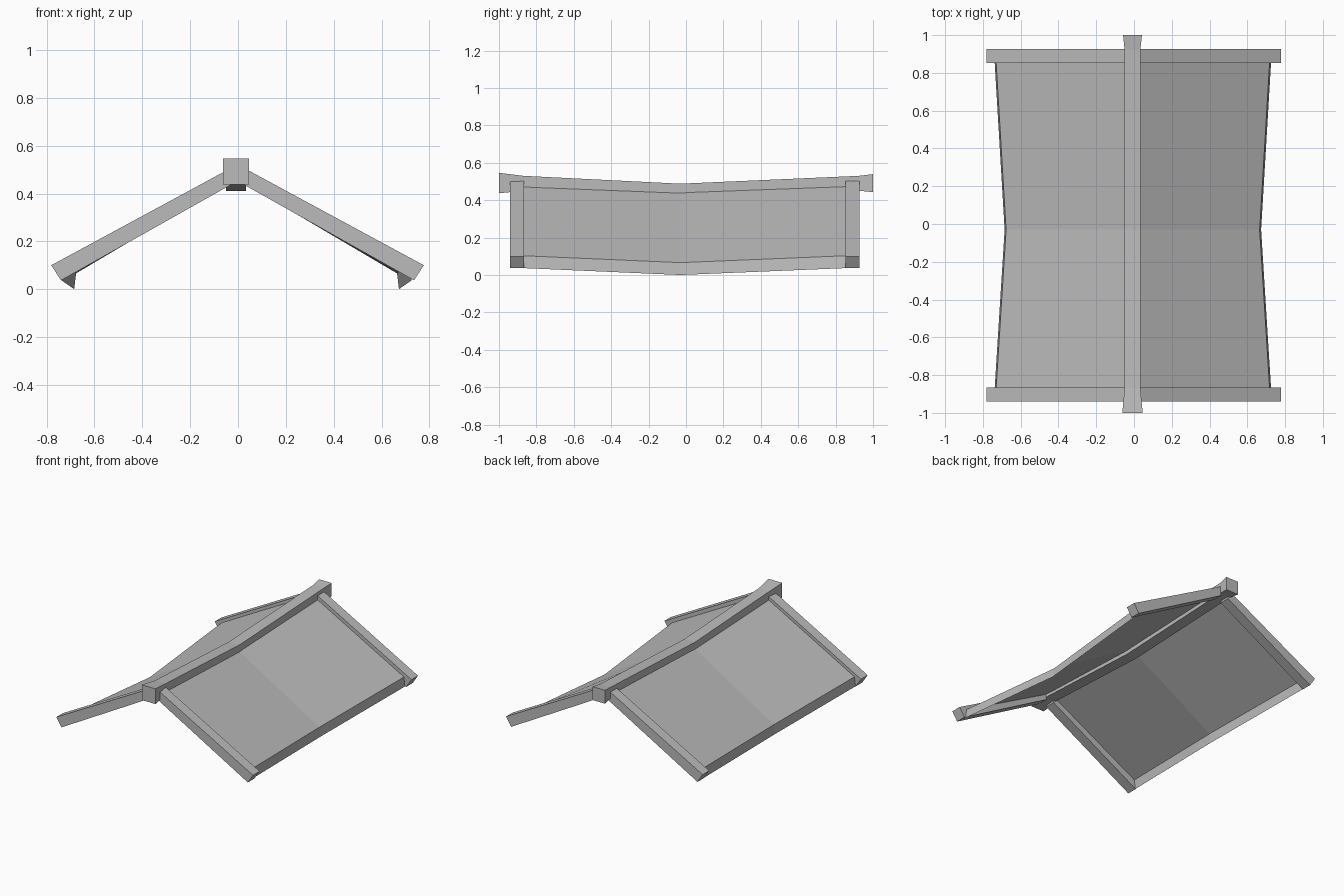
import bpy
import bmesh

default_cube = bpy.data.objects.get("Cube")
if default_cube:
    bpy.data.objects.remove(default_cube, do_unlink=True)

GREY = 0.5
material = bpy.data.materials.new("plain grey")
material.use_nodes = True
colour = (GREY, GREY, GREY, 1)
material.diffuse_color = colour
material.node_tree.nodes["Principled BSDF"].inputs["Base Color"].default_value = colour


def loft(name, sections, closed=True):
    """Join matching cross-sections; closed sections also get end caps."""
    bm = bmesh.new()
    rings = [[bm.verts.new(p) for p in section] for section in sections]
    count = len(rings[0])
    for a, b in zip(rings, rings[1:]):
        for i in range(count if closed else count - 1):
            j = (i + 1) % count
            bm.faces.new((a[i], a[j], b[j], b[i]))
    if closed:
        bm.faces.new(rings[0])
        bm.faces.new(rings[-1])
    bmesh.ops.recalc_face_normals(bm, faces=bm.faces)
    # Open sheets must face upwards
    if not closed and sum(f.normal.z * f.calc_area() for f in bm.faces) < 0:
        bmesh.ops.reverse_faces(bm, faces=bm.faces)
    mesh = bpy.data.meshes.new(name)
    bm.to_mesh(mesh)
    bm.free()
    mesh.materials.append(material)
    obj = bpy.data.objects.new(name, mesh)
    bpy.context.collection.objects.link(obj)
    return obj


# Sagging ridge beam with flared ends: y, half width, bottom, top
ridge = [(-1, 0.054, 0.437, 0.546), (-0.87, 0.042, 0.45, 0.53),
         (-0.03, 0.042, 0.41, 0.488), (0.925, 0.042, 0.45, 0.53),
         (1, 0.05, 0.443, 0.539)]
RIDGE_X = -0.008
loft("ridge_beam", [[(RIDGE_X - w, y, lo), (RIDGE_X + w, y, lo),
                     (RIDGE_X + w, y, hi), (RIDGE_X - w, y, hi)]
                    for y, w, lo, hi in ridge])

# Sagging roof sheet with a turned-down eave: y, ridge z, eave x, eave z
sheet = [(-0.875, 0.495, 0.732, 0.037), (-0.03, 0.462, 0.679, 0.0),
         (0.86, 0.495, 0.732, 0.037)]
board = [(0.03, 0.505), (0.779, 0.10), (0.738, 0.037), (0.03, 0.435)]
SHEET_X, BOARD_X = -0.006, -0.002

for side, sign in (("left", 1), ("right", -1)):
    loft(f"{side}_roof_sheet",
         [[(RIDGE_X, y, top),
           (SHEET_X + sign * (eave - 0.008), y, low + 0.066),
           (SHEET_X + sign * eave, y, low)]
          for y, top, eave, low in sheet], closed=False)

    # Gable boards at both ends
    for end, y0, y1 in (("front", -0.94, -0.865), ("back", 0.853, 0.927)):
        loft(f"{end}_{side}_gable_board",
             [[(BOARD_X + sign * x, y, z) for x, z in board] for y in (y0, y1)])
